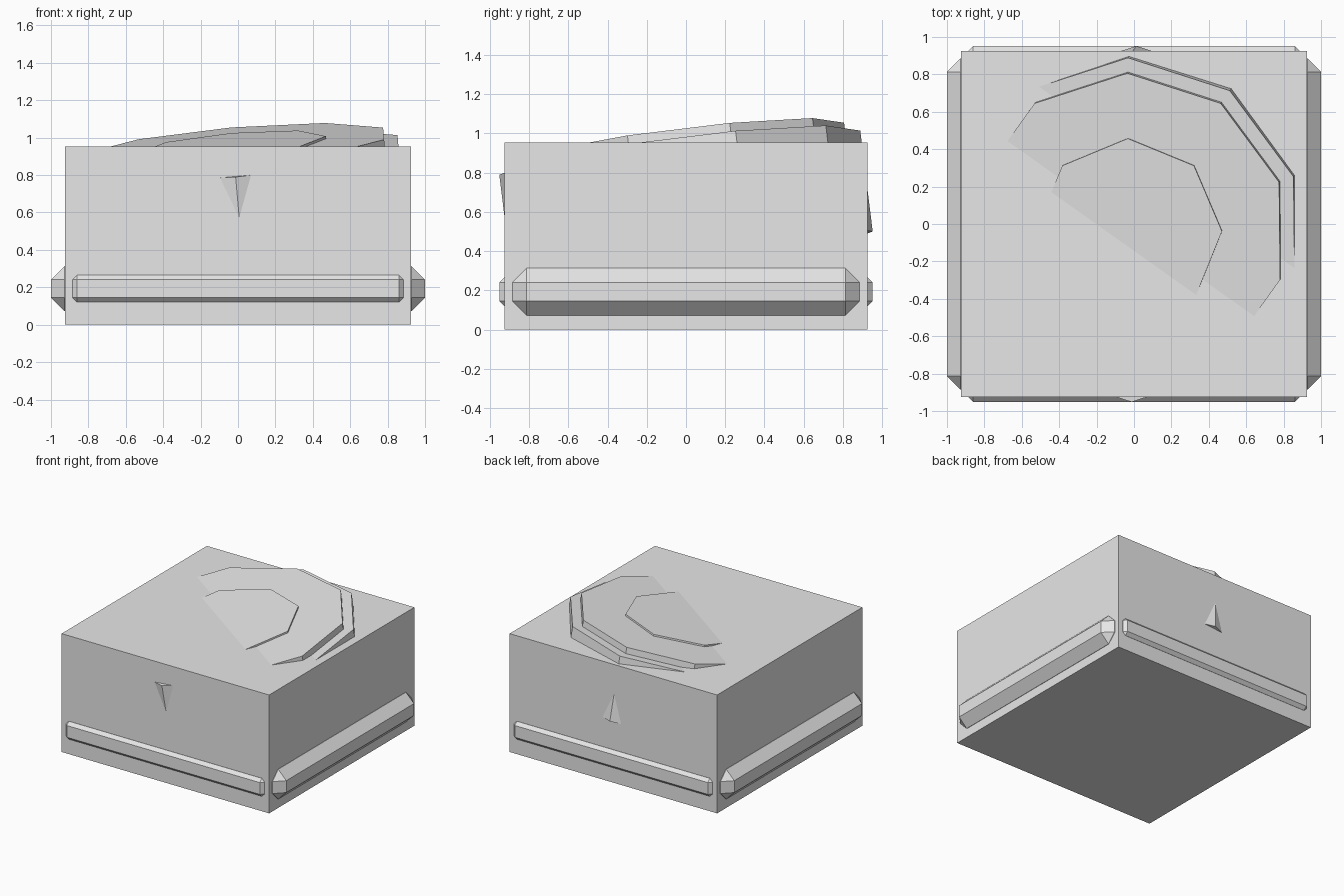
import bpy
from math import radians
from mathutils import Euler, Vector

cube = bpy.data.objects.get("Cube")
if cube:
    bpy.data.objects.remove(cube, do_unlink=True)

grey = bpy.data.materials.new("plain_grey")
grey.use_nodes = True
grey.diffuse_color = (0.8, 0.8, 0.8, 1)
grey.node_tree.nodes["Principled BSDF"].inputs["Base Color"].default_value = (0.8, 0.8, 0.8, 1)


def box(name, centre, size, chamfer=0):
    bpy.ops.mesh.primitive_cube_add(size=1, location=centre)
    ob = bpy.context.object
    ob.name = name
    ob.scale = size
    bpy.ops.object.transform_apply(location=False, rotation=False, scale=True)
    ob.data.materials.append(grey)
    if chamfer:
        bevel = ob.modifiers.new("chamfer", "BEVEL")
        bevel.width = chamfer
        bevel.segments = 1
    return ob


# Main block
box("body", (0, 0, 0.477), (1.85, 1.85, 0.954))

# Chamfered bumper rails on all four sides
for sign, side, end in ((1, "left", "back"), (-1, "right", "front")):
    box(side + "_rail", (sign * 0.925, 0, 0.193), (0.15, 1.77, 0.24), 0.072)
    box(end + "_rail", (0, sign * 0.925, 0.193), (1.77, 0.052, 0.145), 0.025)

# Tilted stacked discs sunk into the block; the widest pokes through front and back
tilt = Euler((radians(7), radians(-5), 0))
pivot = Vector((0, 0, 0.645))


def disc(name, sides, radius, bottom, top):
    middle = Vector((0, 0, (bottom + top) / 2))
    middle.rotate(tilt)
    bpy.ops.mesh.primitive_cylinder_add(vertices=sides, radius=radius, depth=top - bottom,
                                        location=pivot + middle, rotation=tilt)
    ob = bpy.context.object
    ob.name = name
    ob.data.materials.append(grey)


disc("lower_disc", 10, 0.927, -0.26, 0.26)
disc("upper_disc", 10, 0.85, 0.2, 0.31)
disc("centre_disc", 8, 0.5, 0.25, 0.323)
